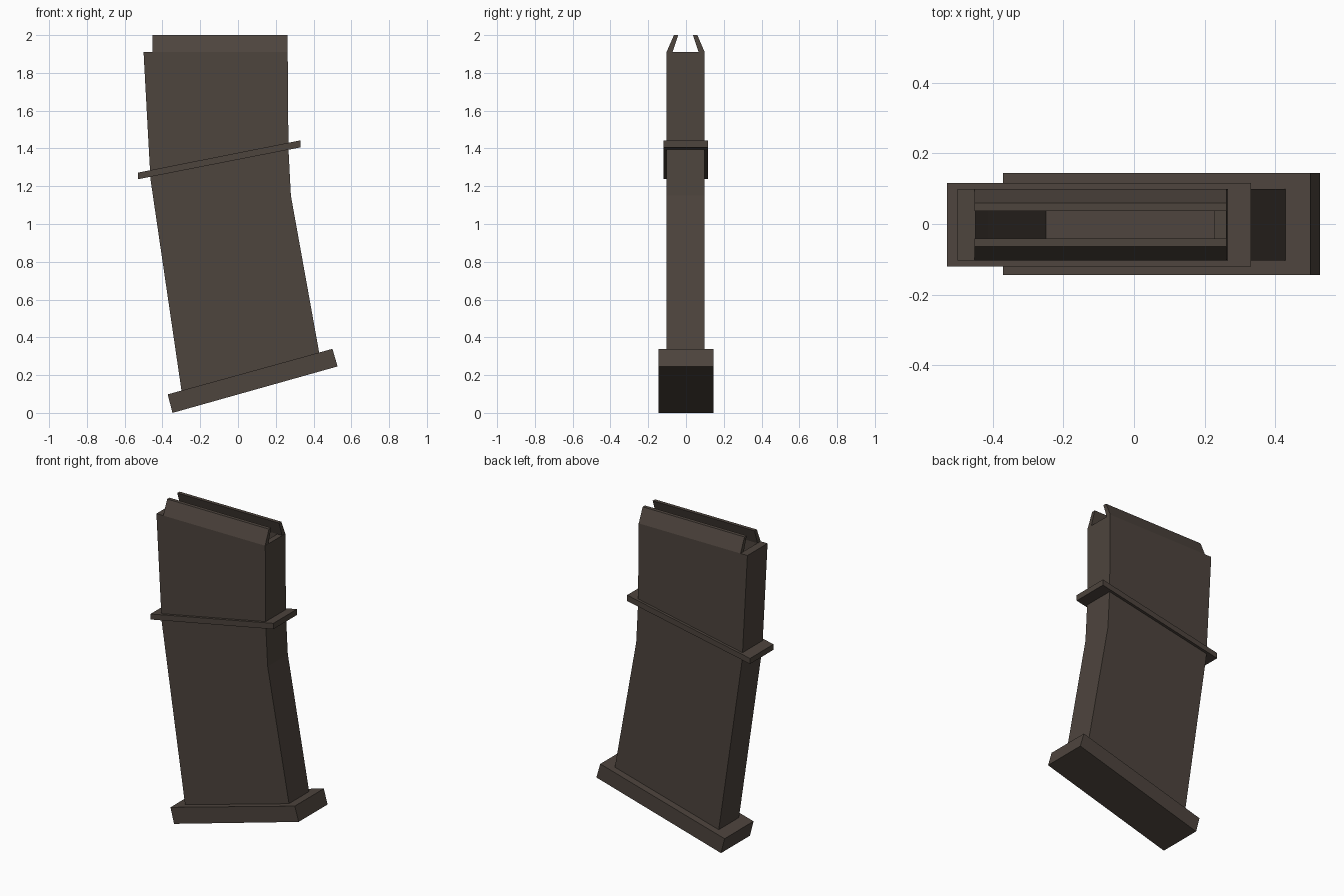
import bpy
import bmesh

cube = bpy.data.objects.get("Cube")
if cube:
    bpy.data.objects.remove(cube, do_unlink=True)

# Single dark brown-grey finish
COLOUR = (0.075, 0.058, 0.047, 1.0)
metal = bpy.data.materials.new("dark_brown_grey")
metal.use_nodes = True
metal.diffuse_color = COLOUR
metal.node_tree.nodes["Principled BSDF"].inputs["Base Color"].default_value = COLOUR

Y_MID = -0.002


def finish(name, bm):
    bmesh.ops.recalc_face_normals(bm, faces=bm.faces)
    mesh = bpy.data.meshes.new(name)
    bm.to_mesh(mesh)
    bm.free()
    mesh.materials.append(metal)
    obj = bpy.data.objects.new(name, mesh)
    bpy.context.collection.objects.link(obj)
    return obj


def prism(name, loop_a, loop_b):
    """Solid between two matching loops of points."""
    bm = bmesh.new()
    a = [bm.verts.new(p) for p in loop_a]
    b = [bm.verts.new(p) for p in loop_b]
    bm.faces.new(a)
    bm.faces.new(b)
    for i in range(len(a)):
        j = (i + 1) % len(a)
        bm.faces.new((a[i], a[j], b[j], b[i]))
    return finish(name, bm)


def tube(name, sections, half, wall_l, wall_r, wall_y):
    """Hollow rectangular tube through tilted sections (left x, z, right x, z)."""
    bm = bmesh.new()

    def ring(xl, zl, xr, zr, h, dl, dr):
        slope = (zr - zl) / (xr - xl)
        l, r = (xl + dl, zl + dl * slope), (xr - dr, zr - dr * slope)
        return [bm.verts.new((x, Y_MID + s * h, z))
                for (x, z), s in ((l, -1), (r, -1), (r, 1), (l, 1))]

    outer = [ring(*s, half, 0, 0) for s in sections]
    inner = [ring(*s, half - wall_y, wall_l, wall_r) for s in sections]
    # Outer run, then back up the inside, closing on itself
    rings = outer + inner[::-1]
    for k, a in enumerate(rings):
        b = rings[(k + 1) % len(rings)]
        for i in range(4):
            j = (i + 1) % 4
            bm.faces.new((a[i], a[j], b[j], b[i]))
    return finish(name, bm)


# Curved hollow body
tube("magazine_body",
     [(-0.5, 1.91, 0.263, 1.91),
      (-0.475, 1.45, 0.267, 1.4),
      (-0.463, 1.235, 0.28, 1.15),
      (-0.298, 0.11, 0.431, 0.312)],
     0.101, 0.05, 0.035, 0.032)

# Tilted collar around the body
tube("collar",
     [(-0.53, 1.272, 0.332, 1.443),
      (-0.53, 1.237, 0.332, 1.406)],
     0.118, 0.085, 0.085, 0.03)

# Feed lips leaning inwards along both top edges
LIP = [(0.101, 1.91), (0.062, 2.0), (0.039, 2.0), (0.069, 1.91)]
for name, side in (("front_feed_lip", -1), ("back_feed_lip", 1)):
    prism(name, *[[(x, Y_MID + side * y, z) for y, z in LIP]
                  for x in (-0.452, 0.262)])

# Tilted base plate
BASE = [(-0.372, 0.098), (0.5, 0.339), (0.527, 0.246), (-0.347, 0.0)]
prism("base_plate", *[[(x, y, z) for x, z in BASE] for y in (-0.145, 0.145)])
